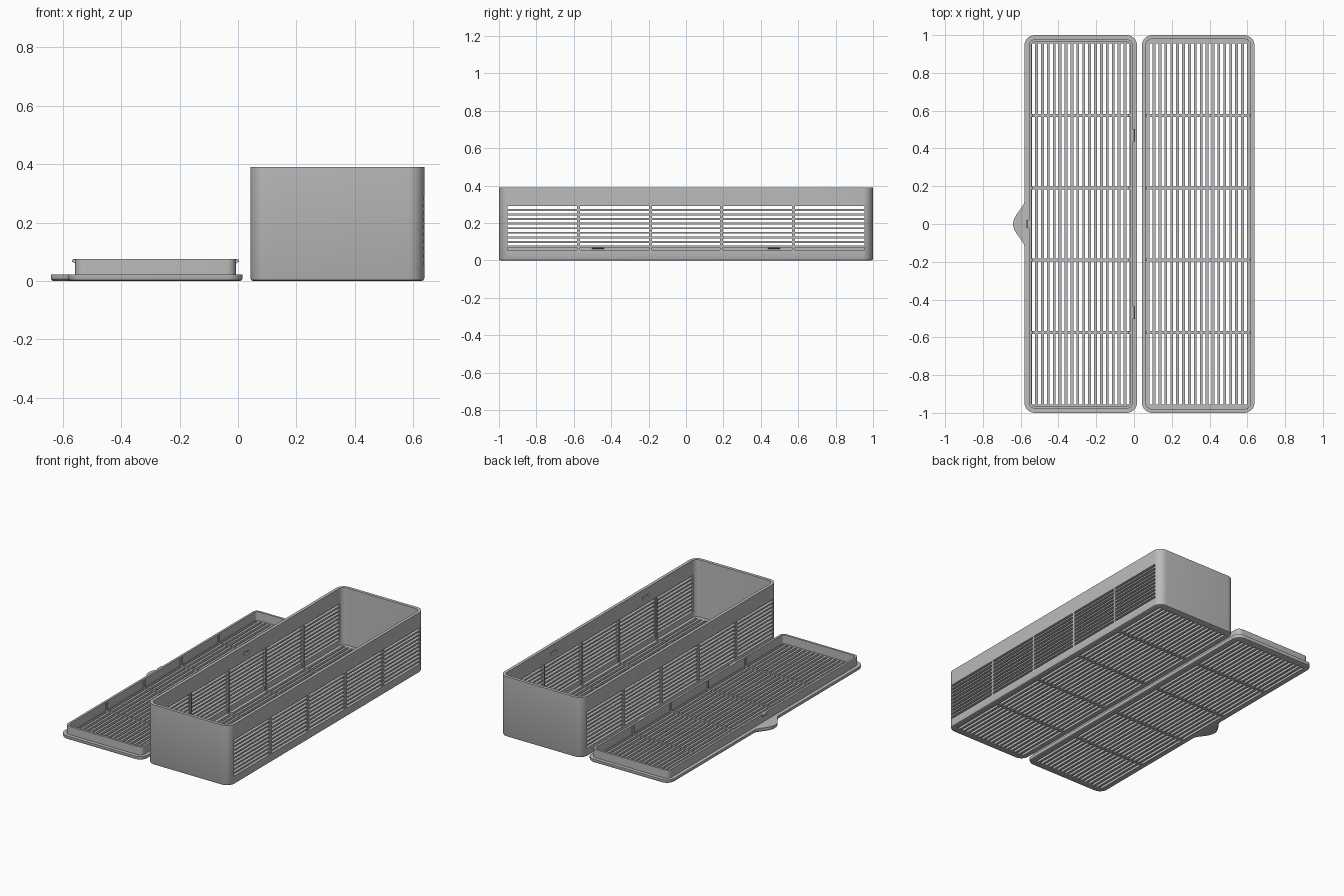
import bpy, bmesh
from math import cos, sin, pi

if "Cube" in bpy.data.objects:
    bpy.data.objects.remove(bpy.data.objects["Cube"])

grey = bpy.data.materials.new("matte_grey")
grey.use_nodes = True
grey.diffuse_color = (0.5, 0.5, 0.5, 1)
grey.node_tree.nodes["Principled BSDF"].inputs["Base Color"].default_value = (0.5, 0.5, 0.5, 1)

HALF_X, HALF_Y, RADIUS = 0.298, 1.0, 0.055
BOX_X, LID_X = 0.34, -0.282
BOX_H, PLATE_H, RIM_H, FLOOR = 0.39, 0.023, 0.076, 0.02
WALL, RIM_OUT, RIM_IN = 0.02, 0.023, 0.037
RIBS = (-0.575, -0.19, 0.19, 0.575)
RIB_W = 0.015


def make(name, bm):
    bmesh.ops.recalc_face_normals(bm, faces=bm.faces)
    mesh = bpy.data.meshes.new(name)
    bm.to_mesh(mesh)
    bm.free()
    ob = bpy.data.objects.new(name, mesh)
    bpy.context.collection.objects.link(ob)
    mesh.materials.append(grey)
    return ob


def loft(name, rings):
    """Closed solid through rings of equal point count."""
    bm = bmesh.new()
    loops = [[bm.verts.new(p) for p in ring] for ring in rings]
    for a, b in zip(loops, loops[1:]):
        for i in range(len(a)):
            j = (i + 1) % len(a)
            bm.faces.new((a[i], a[j], b[j], b[i]))
    bm.faces.new(loops[0][::-1])
    bm.faces.new(loops[-1])
    return make(name, bm)


def rounded(name, cx, levels):
    """Rounded rectangle solid; levels are (inset, height) pairs."""
    rings = []
    for inset, z in levels:
        r = RADIUS - inset
        ring = []
        for q, (sx, sy) in enumerate(((1, 1), (-1, 1), (-1, -1), (1, -1))):
            for k in range(9):
                a = (q + k / 8) * pi / 2
                ring.append((cx + sx * (HALF_X - RADIUS) + r * cos(a),
                             sy * (HALF_Y - RADIUS) + r * sin(a), z))
        rings.append(ring)
    return loft(name, rings)


def blocks(name, bounds):
    """Blocks given as ((x0, x1), (y0, y1), (z0, z1))."""
    bm = bmesh.new()
    for spans in bounds:
        made = bmesh.ops.create_cube(bm, size=1)["verts"]
        for v in made:
            v.co = [(a + b) / 2 + c * (b - a) for (a, b), c in zip(spans, v.co)]
    return make(name, bm)


def combine(target, tool, operation):
    mod = target.modifiers.new("cut", 'BOOLEAN')
    mod.operation, mod.solver, mod.object = operation, 'EXACT', tool
    bpy.context.view_layer.objects.active = target
    bpy.ops.object.modifier_apply(modifier=mod.name)
    bpy.data.objects.remove(tool)


def bays():
    """Spans along y between the cross ribs."""
    edges = [-0.955] + [r + s * RIB_W / 2 for r in RIBS for s in (-1, 1)] + [0.955]
    return list(zip(edges[::2], edges[1::2]))


def strips(lo, hi, count, fill):
    """Evenly spaced slot spans from lo to hi."""
    pitch = (hi - lo) / (count - 1 + fill)
    return [(lo + i * pitch, lo + (i + fill) * pitch) for i in range(count)]


def floor_slots(cx):
    reach = HALF_X - 0.04
    return [(s, b, (-0.1, 0.05)) for s in strips(cx - reach, cx + reach, 17, 0.53) for b in bays()]


def rib_frames(name, cx, inset, top):
    """Low cross ribs on the floor that turn up the side walls."""
    parts = []
    reach = HALF_X - inset + 0.003
    for y in RIBS:
        span = (y - RIB_W * 0.45, y + RIB_W * 0.45)
        parts.append(((cx - reach, cx + reach), span, (0.015, FLOOR + 0.005)))
        for s in (-1, 1):
            xs = sorted((cx + s * reach, cx + s * (reach - 0.01)))
            parts.append((xs, span, (0.015, top)))
    return blocks(name, parts)


# Open box with grated floor and long sides
body = rounded("box_body", BOX_X, ((0.01, 0), (0.003, 0.003), (0, 0.01), (0, BOX_H)))
combine(body, rounded("hollow", BOX_X, ((WALL, FLOOR), (WALL, 0.5))), 'DIFFERENCE')
combine(body, blocks("floor_cut", floor_slots(BOX_X)), 'DIFFERENCE')
side = [((BOX_X - 0.5, BOX_X + 0.5), b, s) for s in strips(0.055, 0.29, 10, 0.6) for b in bays()]
combine(body, blocks("side_cut", side), 'DIFFERENCE')

# Catch recesses inside the box walls
catch_z = (0.325, 0.345)
right_in, left_in = BOX_X + HALF_X - WALL, BOX_X - HALF_X + WALL
recesses = [((right_in - 0.02, right_in + 0.011), (y - 0.035, y + 0.035), catch_z) for y in (-0.47, 0.47)]
recesses.append(((left_in - 0.011, left_in + 0.02), (-0.025, 0.025), catch_z))
combine(body, blocks("recess_cut", recesses), 'DIFFERENCE')
box_ribs = rib_frames("box_ribs", BOX_X, WALL, 0.295)

# Lid plate with raised rim and grating
lid = rounded("lid", LID_X, ((0.01, 0), (0.003, 0.003), (0, 0.01), (0, PLATE_H)))
combine(lid, rounded("rim", LID_X, ((RIM_OUT, 0.012), (RIM_OUT, RIM_H))), 'UNION')
combine(lid, rounded("lid_hollow", LID_X, ((RIM_IN, FLOOR), (RIM_IN, 0.5))), 'DIFFERENCE')
combine(lid, blocks("lid_cut", floor_slots(LID_X)), 'DIFFERENCE')
lid_ribs = rib_frames("lid_ribs", LID_X, RIM_IN, RIM_H - 0.002)

# Wedge hooks on the rim
hooks = []
for side_sign, y, half in ((1, -0.47, 0.032), (1, 0.47, 0.032), (-1, 0, 0.02)):
    wall = LID_X + side_sign * (HALF_X - RIM_OUT)
    profile = ((-0.008, 0.06), (0, 0.06), (0.011, 0.066), (0.011, 0.071), (0.006, RIM_H), (-0.008, RIM_H))
    hooks.append(loft("lid_hook", [[(wall + side_sign * d, y + e, z) for d, z in profile]
                                   for e in (-half, half)]))

# Finger tab on the lid edge
edge = LID_X - HALF_X
outline = [(edge + 0.012, 0.12), (edge + 0.012, -0.12)]
for i in range(25):
    t = -1 + i / 12
    outline.append((edge + 0.001 - 0.061 * max(cos(t * pi / 2), 0) ** 1.5, 0.12 * t))
tab = loft("lid_tab", [[(x + d, y, z) for x, y in outline]
                       for d, z in ((0.006, 0), (0, 0.006), (0, PLATE_H))])

for ob in [body, lid, tab]:
    bpy.ops.object.select_all(action='DESELECT')
    ob.select_set(True)
    bpy.context.view_layer.objects.active = ob
    bpy.ops.object.shade_smooth_by_angle(angle=pi / 6)
